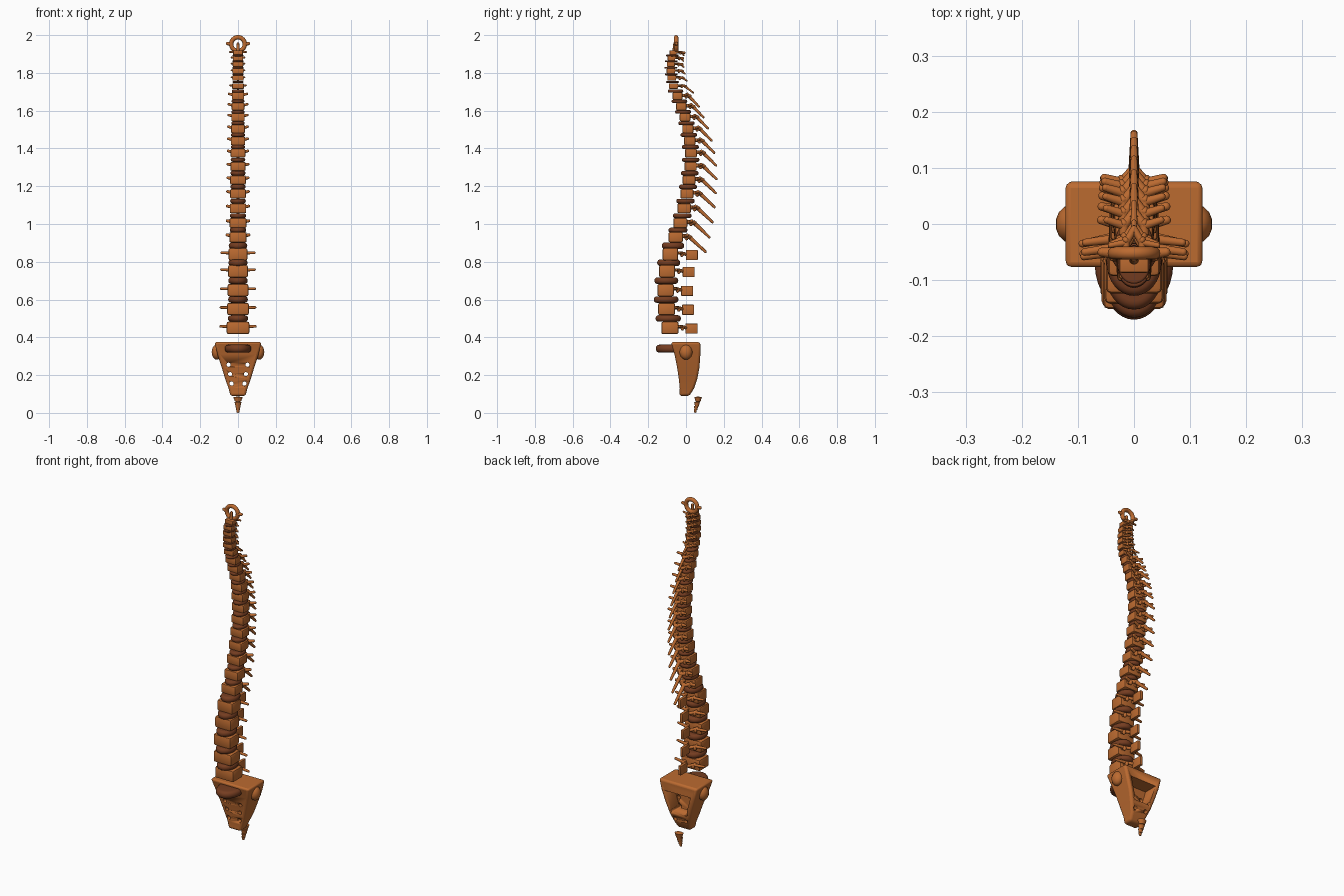
import bpy, bmesh, math
from mathutils import Vector, Matrix

if "Cube" in bpy.data.objects:
    bpy.data.objects.remove(bpy.data.objects["Cube"])


def material(name, rgb):
    m = bpy.data.materials.new(name)
    m.diffuse_color = (*rgb, 1)
    m.use_nodes = True
    m.node_tree.nodes["Principled BSDF"].inputs["Base Color"].default_value = m.diffuse_color
    return m


BONE = material("bone brown", (0.50, 0.145, 0.03))
DISC = material("disc brown", (0.18, 0.047, 0.015))


def finish(bm, name, mat):
    bmesh.ops.recalc_face_normals(bm, faces=bm.faces[:])
    me = bpy.data.meshes.new(name)
    bm.to_mesh(me)
    bm.free()
    me.materials.append(mat)
    ob = bpy.data.objects.new(name, me)
    bpy.context.collection.objects.link(ob)
    bpy.ops.object.select_all(action='DESELECT')
    bpy.context.view_layer.objects.active = ob
    ob.select_set(True)
    bpy.ops.object.shade_smooth_by_angle(angle=math.radians(40))
    return ob


def box(bm, c, half, bev):
    g = bmesh.ops.create_cube(bm, size=2, matrix=Matrix.Translation(c) @ Matrix.Diagonal((*half, 1)))
    edges = list({e for v in g['verts'] for e in v.link_edges})
    bmesh.ops.bevel(bm, geom=edges, offset=bev, segments=2, affect='EDGES', profile=0.5)


def ball(bm, c, r):
    r = r if isinstance(r, tuple) else (r, r, r)
    bmesh.ops.create_uvsphere(bm, u_segments=14, v_segments=10, radius=1,
                              matrix=Matrix.Translation(c) @ Matrix.Diagonal((*r, 1)))


def rod(bm, a, b, r1, r2):
    a, b = Vector(a), Vector(b)
    d = b - a
    rot = Vector((0, 0, 1)).rotation_difference(d).to_matrix().to_4x4()
    bmesh.ops.create_cone(bm, cap_ends=True, segments=12, radius1=r1, radius2=r2, depth=d.length,
                          matrix=Matrix.Translation((a + b) / 2) @ rot)
    ball(bm, b, r2)


def disc(name, y, z, rx, ry, h):
    # Rounded elliptical cushion
    bm = bmesh.new()
    g = bmesh.ops.create_cone(bm, cap_ends=True, segments=32, radius1=1, radius2=1, depth=2 * h)
    bmesh.ops.scale(bm, vec=(rx, ry, 1), verts=bm.verts[:])
    rim = [e for e in bm.edges if abs(e.verts[0].co.z - e.verts[1].co.z) < 1e-6]
    bmesh.ops.bevel(bm, geom=rim, offset=h * 0.9, segments=4, affect='EDGES', profile=0.5)
    bmesh.ops.translate(bm, vec=(0, y, z), verts=bm.verts[:])
    finish(bm, name, DISC)


def vertebra(name, y, z, half, trans, spine, r, block=False):
    w, d, h = half
    bm = bmesh.new()
    box(bm, (0, y, z), half, min(half) * 0.3)
    arch = y + d + 0.028
    for s in (-1, 1):
        # Pedicle, lamina and transverse process
        p = (s * w * 0.55, arch - 0.012, z + h * 0.2)
        rod(bm, (s * w * 0.55, y + d * 0.8, z + h * 0.2), p, r, r)
        rod(bm, p, (0, arch + 0.012, z), r, r)
        rod(bm, p, (s * trans[0], y + trans[1], z + trans[2]), r, r * 0.75)
        ball(bm, (p[0], p[1] + 0.004, z), (r * 1.1, r * 1.1, r * 1.6))
    # Spinous process
    if block:
        box(bm, (0, y + spine[0], z + spine[1]), (0.009, 0.032, 0.027), 0.004)
    else:
        rod(bm, (0, arch, z + h * 0.3), (0, y + spine[0], z + spine[1]), r * 1.1, r * 0.65)
    finish(bm, name, BONE)


# Lumbar vertebrae, lowest first
lumbar = [(-.085, .45), (-.103, .55), (-.108, .65), (-.1, .75), (-.083, .84)]
for i, (y, z) in enumerate(lumbar):
    k = i / 4
    vertebra(f"lumbar_vertebra_{5 - i}", y, z, (.06 - .01 * k, .046 - .005 * k, .033),
             (.092 - .006 * k, .05, .008), (.114, -.004), .009, True)

# Thoracic vertebrae
thoracic = [(-.055, .93), (-.03, 1.005), (-.01, 1.083), (.005, 1.16), (.016, 1.233), (.024, 1.305),
            (.026, 1.375), (.02, 1.44), (.01, 1.503), (-.005, 1.565), (-.025, 1.622), (-.045, 1.677)]
for i, (y, z) in enumerate(thoracic):
    k = i / 11
    vertebra(f"thoracic_vertebra_{12 - i}", y, z, (.046 - .013 * k, .038 - .012 * k, .027 - .007 * k),
             (.058 - .01 * k, .062 - .01 * k, .012), (.158 - .045 * k, -.077 + .022 * k), .0105 - .002 * k)

# Cervical vertebrae
cervical = [(-.066, 1.73), (-.076, 1.773), (-.08, 1.81), (-.08, 1.845), (-.077, 1.877), (-.068, 1.907)]
for i, (y, z) in enumerate(cervical):
    tip = (.105, -.035) if i == 0 else (.086 - .006 * i, -.014)
    tx = .042 if i in (0, 5) else .034
    vertebra(f"cervical_vertebra_{7 - i}", y, z, (.031 - .001 * i, .024 - .001 * i, .0145 - .0005 * i),
             (tx, .03, .004), tip, .0065)

# Discs midway between neighbouring vertebrae
column = lumbar + thoracic + cervical
for i, (a, b) in enumerate(zip(column, column[1:])):
    y, z = (a[0] + b[0]) / 2, (a[1] + b[1]) / 2
    if i < 5:
        size = (.053 - .001 * i, .067 - .002 * i, .017)
    elif i < 17:
        k = (i - 5) / 11
        size = (.043 - .01 * k, .05 - .009 * k, .013 - .005 * k)
    else:
        size = (.029, .034, .0045)
    disc(f"disc_{i + 1}", y, z, *size)
disc("sacral_disc", -.07, .34, .07, .09, .021)

# Atlas: upright ring with side lumps, and the peg inside it
bm = bmesh.new()
N, M, R, r = 32, 12, .036, .0115
ring = [[bm.verts.new(((R + r * math.cos(v)) * math.cos(u), -.052 + r * math.sin(v),
                       1.9525 + (R + r * math.cos(v)) * math.sin(u)))
         for v in (2 * math.pi * j / M for j in range(M))]
        for u in (2 * math.pi * i / N for i in range(N))]
for i in range(N):
    for j in range(M):
        a, b = ring[i], ring[(i + 1) % N]
        bm.faces.new((a[j], b[j], b[(j + 1) % M], a[(j + 1) % M]))
for s in (-1, 1):
    rod(bm, (s * .036, -.052, 1.953), (s * .057, -.05, 1.955), .011, .008)
finish(bm, "atlas_ring", BONE)
bm = bmesh.new()
rod(bm, (0, -.064, 1.91), (0, -.06, 1.955), .009, .007)
finish(bm, "axis_peg", BONE)

# Sacrum: tapered loft (height, half width, front, back)
bm = bmesh.new()
levels = [(.09, .04, -.035, .018), (.13, .05, -.033, .043), (.18, .068, -.038, .06),
          (.24, .086, -.047, .071), (.31, .109, -.061, .076), (.375, .125, -.08, .076)]
rows = [[bm.verts.new(p) for p in ((-w, f, z), (w, f, z), (w, b, z), (-w, b, z))] for z, w, f, b in levels]
for lo, hi in zip(rows, rows[1:]):
    for j in range(4):
        bm.faces.new((lo[j], lo[(j + 1) % 4], hi[(j + 1) % 4], hi[j]))
bm.faces.new(rows[0][::-1])
bm.faces.new(rows[-1])
sacrum = finish(bm, "sacrum", BONE)
bev = sacrum.modifiers.new("soft edges", 'BEVEL')
bev.width, bev.segments, bev.limit_method, bev.angle_limit = .012, 3, 'ANGLE', math.radians(40)

# Cutters: nerve holes through the sacrum, and the hollow in its back
holes = bmesh.new()
for z, x in ((.255, .05), (.205, .042), (.155, .034)):
    for s in (-1, 1):
        bmesh.ops.create_cone(holes, cap_ends=True, segments=16, radius1=.011, radius2=.011, depth=.4,
                              matrix=Matrix.Translation((s * x, 0, z)) @ Matrix.Rotation(math.pi / 2, 4, 'X'))
hollow = bmesh.new()
g = bmesh.ops.create_cube(hollow, size=2)
for v in g['verts']:
    v.co = Vector((v.co.x * (.082 if v.co.z > 0 else .045), .07 + .075 * v.co.y, .255 + .06 * v.co.z))
for cut, name in ((hollow, "hollow_cutter"), (holes, "nerve_hole_cutter")):
    c = finish(cut, name, BONE)
    m = sacrum.modifiers.new(name, 'BOOLEAN')
    m.object, m.operation, m.solver = c, 'DIFFERENCE', 'EXACT'
    c.hide_render = True
    c.hide_set(True)

# Ear shaped joint surfaces on the sides of the sacrum
for s, side in ((-1, "left"), (1, "right")):
    bm = bmesh.new()
    ball(bm, (s * .112, 0, .322), (.028, .034, .04))
    finish(bm, f"sacrum_joint_{side}", BONE)

# Coccyx: shrinking stacked segments
bm = bmesh.new()
for y, z, w, h in ((.064, .072, .025, .016), (.058, .046, .019, .015), (.053, .026, .014, .013), (.049, .011, .010, .011)):
    bmesh.ops.create_cone(bm, cap_ends=True, segments=16, radius1=w * .65, radius2=w, depth=h * 1.6,
                          matrix=Matrix.Translation((0, y, z)) @ Matrix.Diagonal((1, .8, 1, 1)))
    ball(bm, (0, y, z), (w * .8, w * .65, h))
finish(bm, "coccyx", BONE)
